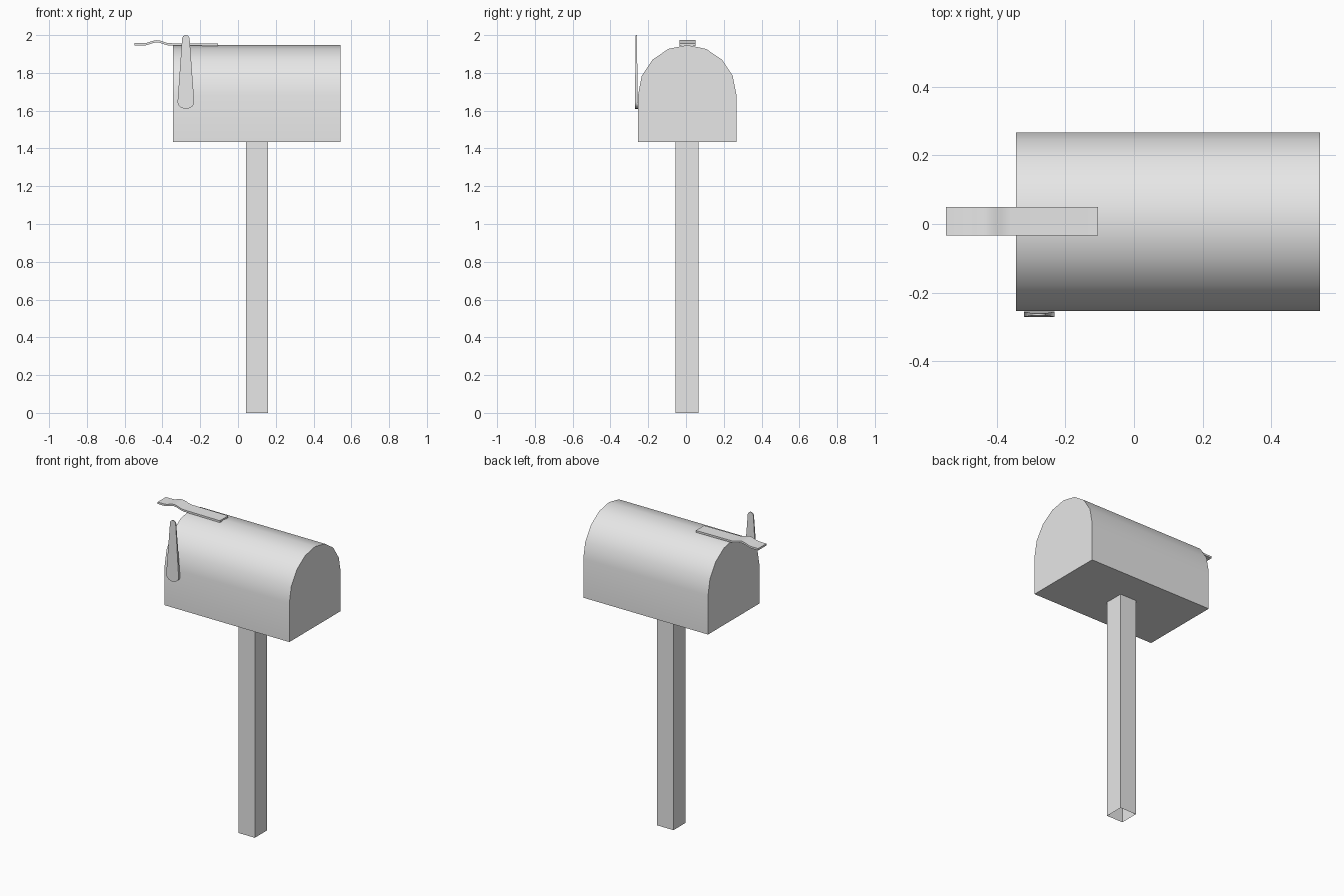
import bpy, bmesh, math

cube = bpy.data.objects.get("Cube")
if cube:
    bpy.data.objects.remove(cube, do_unlink=True)

GREY = (0.8, 0.8, 0.8, 1)
grey = bpy.data.materials.new("plain grey")
grey.use_nodes = True
grey.diffuse_color = GREY
grey.node_tree.nodes["Principled BSDF"].inputs["Base Color"].default_value = GREY


def loft(name, start, end, caps=(True, True), smooth=False):
    """Join two matching outlines with side faces and optional end caps."""
    bm = bmesh.new()
    a = [bm.verts.new(p) for p in start]
    b = [bm.verts.new(p) for p in end]
    n = len(a)
    for i in range(n):
        j = (i + 1) % n
        bm.faces.new((a[i], a[j], b[j], b[i]))
    for ring, wanted in zip((a, b), caps):
        if wanted:
            bm.faces.new(ring)
    bmesh.ops.recalc_face_normals(bm, faces=bm.faces)
    mesh = bpy.data.meshes.new(name)
    bm.to_mesh(mesh)
    bm.free()
    mesh.materials.append(grey)
    obj = bpy.data.objects.new(name, mesh)
    bpy.context.collection.objects.link(obj)
    if smooth:
        bpy.ops.object.select_all(action="DESELECT")
        obj.select_set(True)
        bpy.context.view_layer.objects.active = obj
        bpy.ops.object.shade_smooth_by_angle(angle=math.radians(35))
    return obj


def arc(cx, cz, rx, rz, first, last, steps):
    angles = [math.radians(first + (last - first) * i / steps) for i in range(steps + 1)]
    return [(cx + rx * math.cos(t), cz + rz * math.sin(t)) for t in angles]


# Square post, open at the bottom
square = [(0.042, -0.055), (0.158, -0.055), (0.158, 0.067), (0.042, 0.067)]
loft("post", [(x, y, 0) for x, y in square], [(x, y, 1.436) for x, y in square],
     caps=(False, True))

# Box with an arched roof
section = [(-0.254, 1.434), (0.267, 1.434)] + arc(0.0065, 1.683, 0.2605, 0.264, 0, 180, 8)
loft("mailbox_body", [(-0.343, y, z) for y, z in section],
     [(0.542, y, z) for y, z in section], smooth=True)

# Tapered flag: wide round foot, narrow round tip, thinner towards the tip
outline = arc(-0.276, 1.645, 0.044, 0.035, 180, 360, 10) + arc(-0.276, 1.98, 0.02, 0.02, 0, 180, 8)


def flag_side(side):
    return [(x, -0.263 + side * (0.008 - 0.005 * (z - 1.61) / 0.39), z) for x, z in outline]


loft("flag", flag_side(-1), flag_side(1), smooth=True)

# Door latch strip with a raised bump over the door edge
bump = [(-0.5 + 0.14 * i / 10, 1.945 + 0.016 * (1 - math.cos(math.tau * i / 10)) / 2)
        for i in range(11)]
lower = [(-0.547, 1.945)] + bump + [(-0.105, 1.943)]
strip = lower + [(x, z + 0.012) for x, z in reversed(lower)]
loft("door_latch", [(x, -0.034, z) for x, z in strip],
     [(x, 0.05, z) for x, z in strip], smooth=True)
